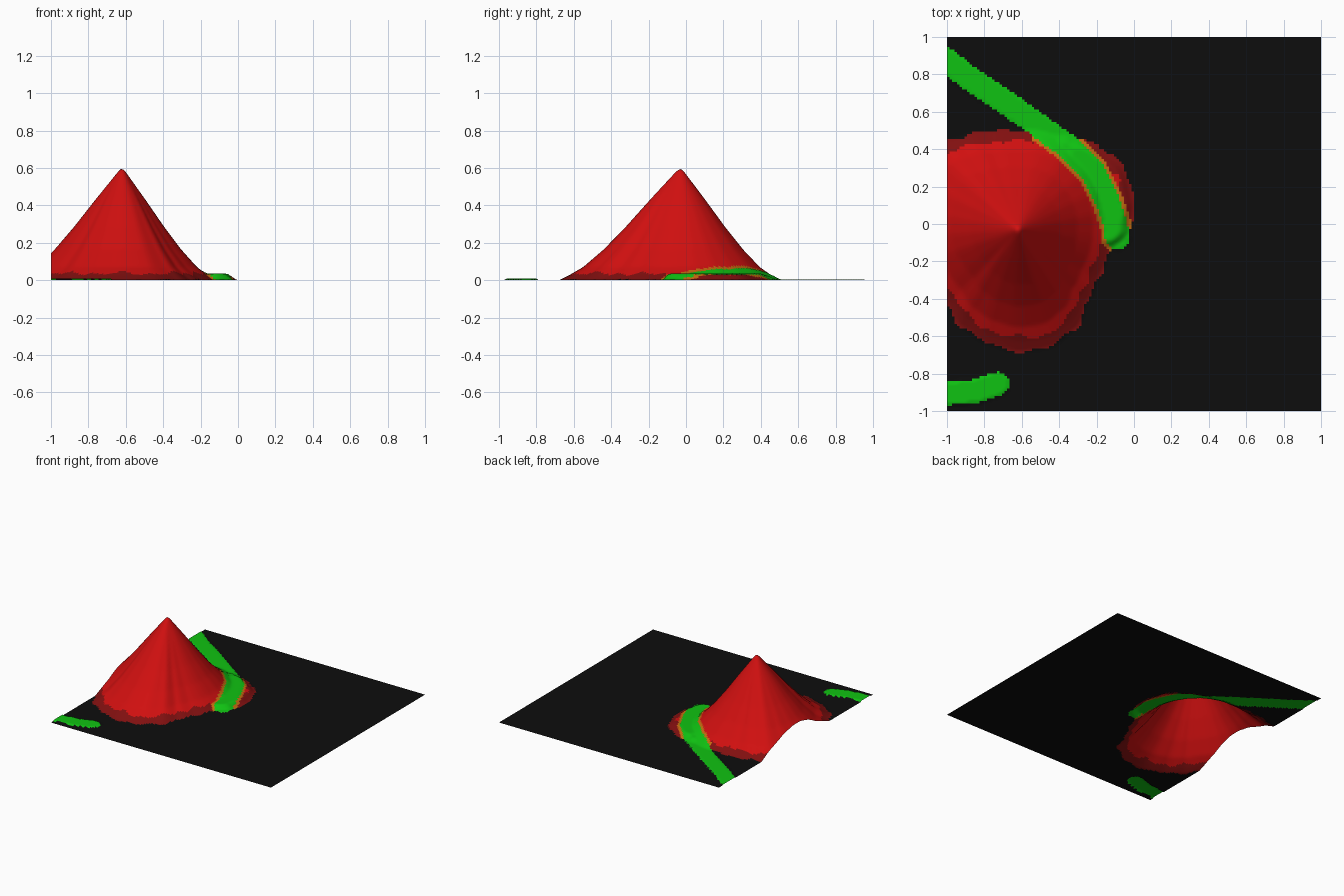
import bpy
import bmesh
import math
from mathutils import Vector
from mathutils.geometry import intersect_point_line

default = bpy.data.objects.get("Cube")
if default:
    bpy.data.objects.remove(default, do_unlink=True)

CELLS = 150
PEAK = Vector((-0.62, -0.03))

# Outline radius (hundredths) every 15 degrees, starting at +x
RIM = [60, 64, 66, 62, 58, 54, 53, 54, 58, 63, 60, 58,
       57, 56, 55, 55, 60, 63, 65, 65, 61, 53, 50, 50]
# Foot of the steep slope where it sits inside the outline
FOOT = [50, 51, 52, 53, 54] + RIM[5:]
# Slope profile: fraction of radius, height
PROFILE = [(0, .6), (.03, .585), (.25, .43), (.45, .285), (.63, .165),
           (.8, .07), (.92, .025), (1, 0)]
# Painted trails: centre line points and half width
LONG_TRAIL = [(-1.05, .91), (-.88, .78), (-.7, .66), (-.5, .52), (-.35, .41),
              (-.22, .28), (-.14, .12), (-.1, 0), (-.09, -.07)]
SHORT_TRAIL = [(-1.05, -.91), (-.85, -.895), (-.73, -.855)]
LONG_HALF, SHORT_HALF = .065, .062


def material(name, colour):
    mat = bpy.data.materials.new(name)
    mat.use_nodes = True
    mat.diffuse_color = (*colour, 1)
    shader = mat.node_tree.nodes["Principled BSDF"]
    shader.inputs["Base Color"].default_value = (*colour, 1)
    shader.inputs["Roughness"].default_value = .9
    return mat


def smooth(t):
    t = max(0, min(1, t))
    return t * t * (3 - 2 * t)


def radius(table, angle):
    """Read a closed table of radii at an angle."""
    step = angle / math.tau * len(table)
    i = math.floor(step)
    a, b = table[i % len(table)], table[(i + 1) % len(table)]
    return (a + (b - a) * smooth(step - i)) / 100


def slope_height(t):
    for (t0, z0), (t1, z1) in zip(PROFILE, PROFILE[1:]):
        if t <= t1:
            return z0 + (z1 - z0) * (t - t0) / (t1 - t0)
    return 0


def trail_distance(point, path):
    best = 9
    for start, end in zip(path, path[1:]):
        a, b = Vector(start), Vector(end)
        near, f = intersect_point_line(point, a, b)
        near = a + (b - a) * max(0, min(1, f))
        best = min(best, (point - near.to_2d()).length)
    return best


def polar(point):
    offset = point - PEAK
    return offset.length, math.atan2(offset.y, offset.x)


def height(point):
    r, angle = polar(point)
    rim, foot = radius(RIM, angle), radius(FOOT, angle)
    z = slope_height(r / foot)
    # Low shelf between the slope and the outline
    if rim - foot > .01:
        z = max(z, .03 * smooth((rim - r) / .06) * smooth((rim - foot) / .06))
    # Trails stand slightly proud of the ground
    if trail_distance(point, SHORT_TRAIL) < SHORT_HALF:
        z += .008
    elif trail_distance(point, LONG_TRAIL) < LONG_HALF:
        z += .005
    return z


def colour_index(point, z):
    r, angle = polar(point)
    wobble = .006 * math.sin(angle * 23) + .005 * math.sin(angle * 11)
    on_hill = r < radius(RIM, angle) + wobble
    trail = trail_distance(point, LONG_TRAIL)
    if trail < LONG_HALF or trail_distance(point, SHORT_TRAIL) < SHORT_HALF:
        return 3
    if on_hill and trail < LONG_HALF + .018 and point.x > -.55:
        return 4
    if on_hill:
        return 1 if z > .036 + wobble else 2
    return 0


# Ground sheet raised into the hill
bm = bmesh.new()
bmesh.ops.create_grid(bm, x_segments=CELLS, y_segments=CELLS, size=1)
for vert in bm.verts:
    vert.co.z = height(vert.co.to_2d())

# Colour by position
for face in bm.faces:
    centre = face.calc_center_median()
    face.material_index = colour_index(centre.to_2d(), centre.z)
    face.smooth = True

mesh = bpy.data.meshes.new("hill_terrain")
bm.to_mesh(mesh)
bm.free()
for name, colour in [
    ("ground black", (.004, .004, .004)),
    ("hill red", (.63, .005, .005)),
    ("rim dark red", (.22, .005, .005)),
    ("trail green", (.005, .54, .006)),
    ("trail edge orange", (.55, .15, .005)),
]:
    mesh.materials.append(material(name, colour))
terrain = bpy.data.objects.new("hill_terrain", mesh)
bpy.context.collection.objects.link(terrain)
